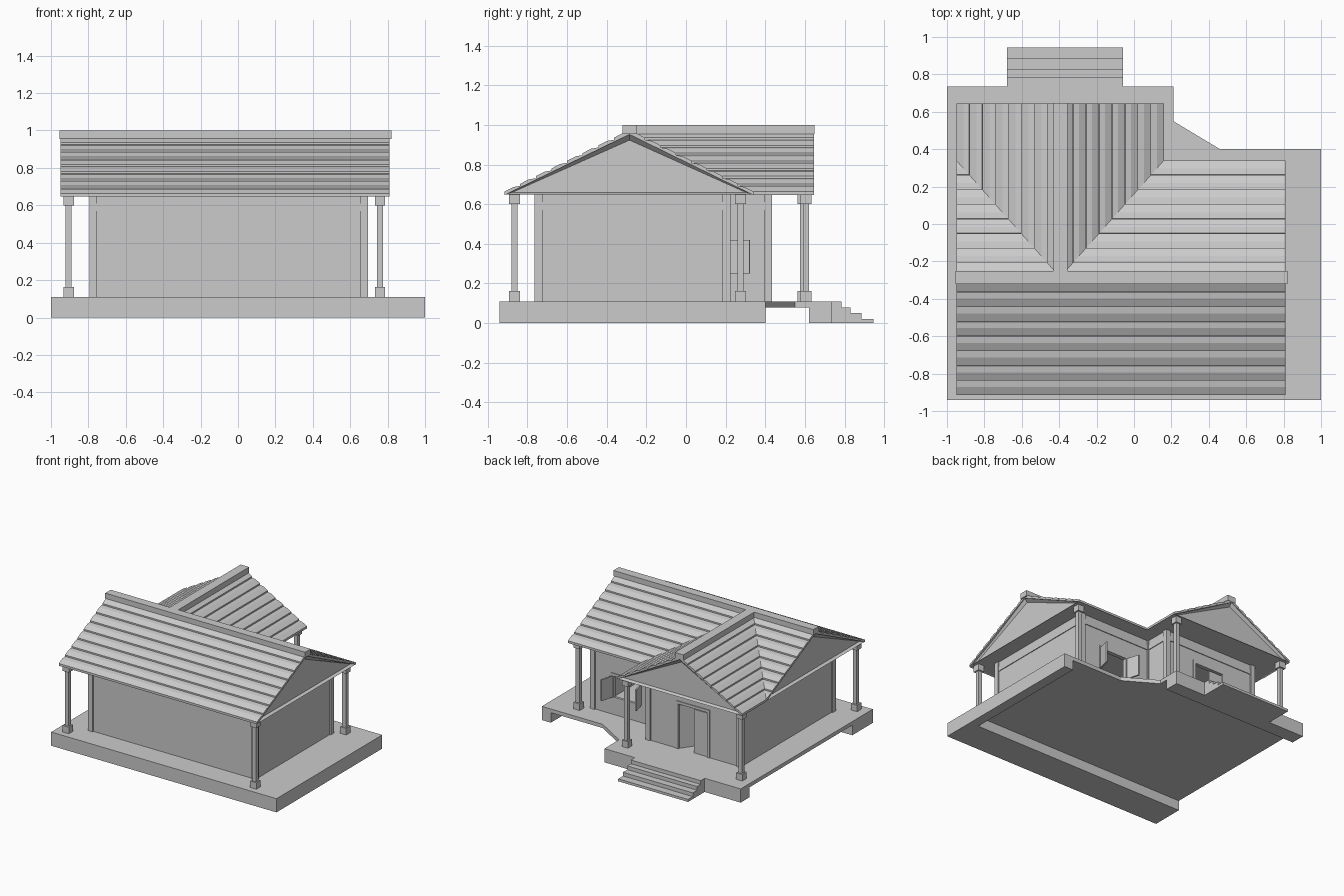
import bpy, bmesh
from math import radians
from mathutils import Vector

if "Cube" in bpy.data.objects:
    bpy.data.objects.remove(bpy.data.objects["Cube"])


def finish(name, bm):
    bmesh.ops.recalc_face_normals(bm, faces=bm.faces)
    me = bpy.data.meshes.new(name)
    bm.to_mesh(me)
    bm.free()
    ob = bpy.data.objects.new(name, me)
    bpy.context.collection.objects.link(ob)
    return ob


def prism_bm(pts, axis, a, b):
    # extrude a 2D outline along an axis
    put = {'x': lambda p, t: (t, p[0], p[1]),
           'y': lambda p, t: (p[0], t, p[1]),
           'z': lambda p, t: (p[0], p[1], t)}[axis]
    bm = bmesh.new()
    lo = [bm.verts.new(put(p, a)) for p in pts]
    hi = [bm.verts.new(put(p, b)) for p in pts]
    n = len(pts)
    bm.faces.new(lo)
    bm.faces.new(hi[::-1])
    for i in range(n):
        j = (i + 1) % n
        bm.faces.new((lo[i], hi[i], hi[j], lo[j]))
    bmesh.ops.recalc_face_normals(bm, faces=bm.faces)
    return bm


def box(name, x0, x1, y0, y1, z0, z1):
    return finish(name, prism_bm([(x0, y0), (x1, y0), (x1, y1), (x0, y1)], 'z', z0, z1))


def panel(name, hinge, width, z0, z1, angle):
    # thin leaf turning about a vertical hinge
    ob = box(name, 0, width, -0.006, 0.006, z0, z1)
    ob.location = (hinge[0], hinge[1], 0)
    ob.rotation_euler.z = radians(angle)
    return ob


# platform: thin slab with deeper skirts on three sides
F, E = 0.11, 0.65
outline = [(-1, -.94), (1, -.94), (1, .40), (.46, .40), (.21, .55), (.21, .735), (-1, .735)]
finish("platform_slab", prism_bm(outline, 'z', .08, F))
box("platform_front_skirt", -1, 1, -.94, -.68, 0, .08)
box("platform_right_skirt", .92, 1, -.68, .40, 0, .08)
box("platform_back_skirt", -1, .21, .62, .735, 0, .08)

# entrance steps
steps = [(.735, 0), (.945, 0), (.945, .02), (.885, .02), (.885, .05), (.83, .05),
         (.83, .08), (.785, .08), (.785, F), (.735, F)]
finish("entrance_steps", prism_bm(steps, 'x', -.68, -.06))

# walls
X0, X1, XW = -.775, .675, .035
Y0, Y1, YW = -.745, .205, .415
T = .02


def wall(name, p, q, opening=None):
    # wall between two plan corners, with an optional opening (x0, x1, z0, z1)
    x0, x1 = sorted((p[0], q[0]))
    y0, y1 = sorted((p[1], q[1]))
    if x1 - x0 < y1 - y0:
        box(name, x0 - T / 2, x0 + T / 2, y0, y1, F, E)
        box(name + "_beam", x0 - .016, x0 + .016, y0, y1, .57, .61)
        return
    ya, yb = y0 - T / 2, y0 + T / 2
    box(name + "_beam", x0, x1, y0 - .016, y0 + .016, .57, .61)
    if not opening:
        box(name, x0, x1, ya, yb, F, E)
        return
    a, b, c, d = opening
    box(name + "_left", x0, a, ya, yb, F, E)
    box(name + "_right", b, x1, ya, yb, F, E)
    box(name + "_lintel", a, b, ya, yb, d, E)
    if c > F:
        box(name + "_sill", a, b, ya, yb, F, c)
    # opening surround
    for s, u in (("left", a), ("right", b)):
        box(name + "_jamb_" + s, u - .012, u + .012, y0 - .016, y0 + .016, c, d)
    box(name + "_head", a - .012, b + .012, y0 - .016, y0 + .016, d, d + .022)


window = (.25, .50, .25, .42)
door = (-.50, -.22, F, .47)
wall("front_wall", (X0, Y0), (X1, Y0))
wall("right_wall", (X1, Y0), (X1, Y1))
wall("left_wall", (X0, Y0), (X0, YW))
wall("wing_right_wall", (XW, Y1), (XW, YW))
wall("main_back_wall", (XW, Y1), (X1, Y1), window)
wall("wing_back_wall", (X0, YW), (XW, YW), door)

# corner posts of the walls
for i, (x, y) in enumerate([(X0, Y0), (X1, Y0), (X1, Y1), (XW, Y1), (XW, YW), (X0, YW)]):
    box(f"corner_post_{i}", x - .02, x + .02, y - .02, y + .02, F, E)

# door leaves and open window shutters
panel("door_leaf_closed", (-.49, YW), .125, F, .46, 0)
panel("door_leaf_open", (-.23, YW), .125, F, .46, 235)
panel("shutter_right", (.50, Y1 + .01), .11, .25, .42, 75)
panel("shutter_left", (.25, Y1 + .01), .11, .25, .42, 105)

# porch posts with base and cap blocks
for i, (x, y) in enumerate([(-.905, -.865), (.76, -.865), (.76, .275), (.10, .605), (-.905, .59)]):
    box(f"porch_post_{i}", x - .016, x + .016, y - .016, y + .016, F + .05, .60)
    for part, z0, z1 in (("base", F, F + .052), ("cap", .60, E)):
        box(f"porch_post_{part}_{i}", x - .027, x + .027, y - .027, y + .027, z0, z1)

# roofs: gabled core plus stepped courses, mitred along the two valleys
APEX = Vector((-.395, -.285, 0))
VALLEYS = [Vector((-.625, .555, 0)), Vector((.625, .555, 0))]
TOP, COURSES = .96, 8


def mitre(bm, wing):
    for n in VALLEYS:
        geom = bm.verts[:] + bm.edges[:] + bm.faces[:]
        bmesh.ops.bisect_plane(bm, geom=geom, dist=1e-5, plane_co=APEX, plane_no=n, clear_inner=wing)
    if not wing:
        gone = [f for f in bm.faces
                if all((f.calc_center_median() - APEX).dot(n) > 1e-4 for n in VALLEYS)]
        bmesh.ops.delete(bm, geom=gone, context='FACES')


def saw(eave, ridge):
    pts = []
    for i in range(COURSES):
        for t, lift in ((0, .002), (0, .014), (.55, .015), (.98, .004)):
            s = (i + t) / COURSES
            pts.append((eave + (ridge - eave) * s, E + (TOP - E) * s + lift))
    return pts


def roof(name, axis, e0, ridge, e1, a, b, wing):
    core = prism_bm([(e0, E), (ridge, TOP), (e1, E)], axis, a, b)
    k = 'xyz'.index(axis)
    ends = [f for f in core.faces if abs(f.normal[k]) > .9]
    if wing:
        ends = [f for f in ends if f.calc_center_median()[k] > 0]
    bmesh.ops.inset_individual(core, faces=ends, thickness=.037, depth=-.025)
    mitre(core, wing)
    finish(name + "_gable_core", core)
    pts = saw(e0, ridge) + [(ridge, TOP + .004)] + saw(e1, ridge)[::-1]
    pts += [(e1, E - .004), (ridge, TOP - .008), (e0, E - .004)]
    tiles = prism_bm(pts, axis, a, b)
    mitre(tiles, wing)
    finish(name + "_courses", tiles)


roof("main_roof", 'x', -.915, -.285, .34, -.95, .81, False)
roof("wing_roof", 'y', -.95, -.395, .16, -.285, .645, True)

# ridge caps
box("main_ridge_cap", -.955, .82, -.32, -.25, .955, 1.0)
box("wing_ridge_cap", -.43, -.355, -.25, .648, .955, 1.0)
